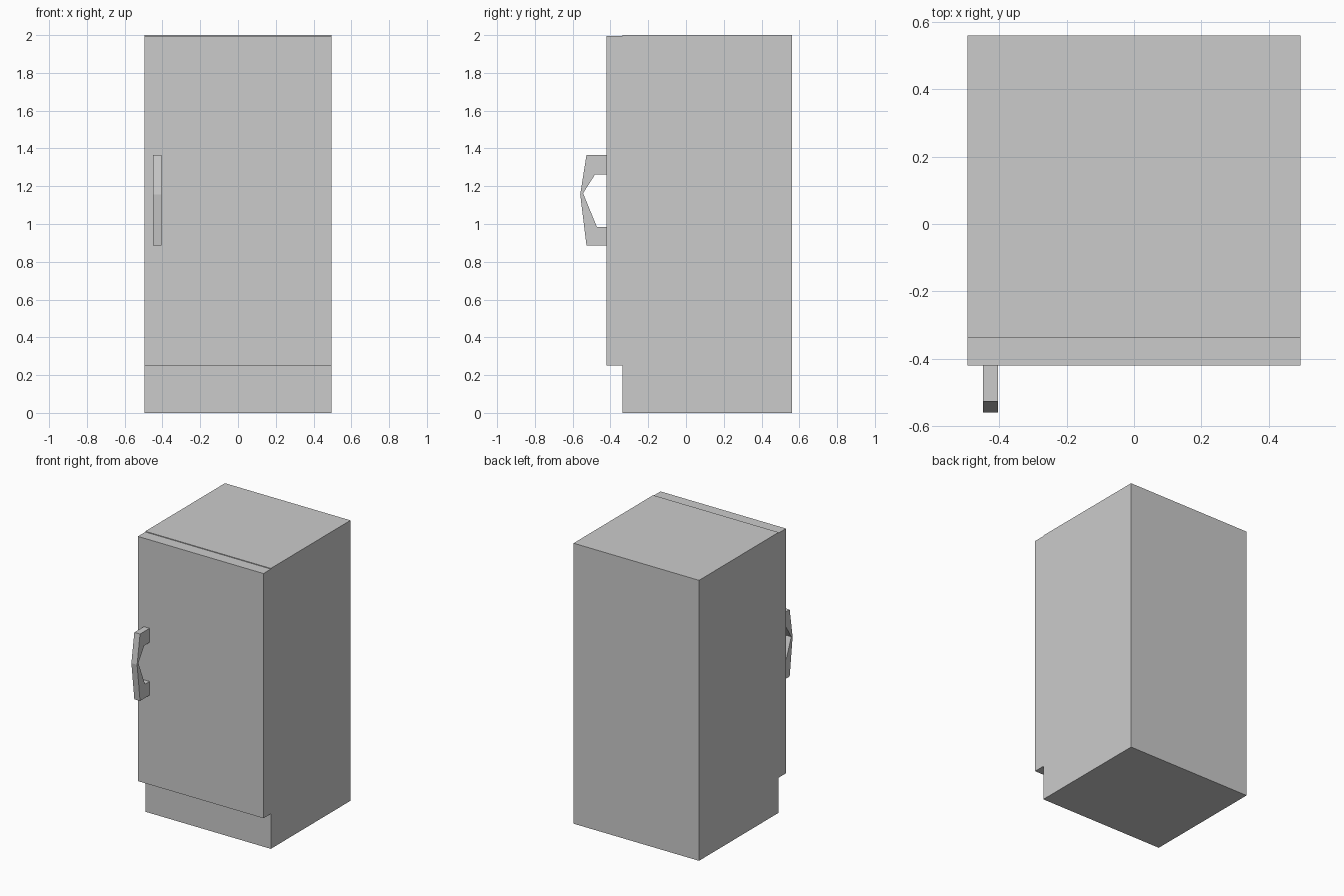
import bpy, bmesh

if "Cube" in bpy.data.objects:
    bpy.data.objects.remove(bpy.data.objects["Cube"])


def extrude_profile(name, points, x0, x1):
    """Extrude a closed (y, z) profile along x."""
    bm = bmesh.new()
    face = bm.faces.new([bm.verts.new((x0, y, z)) for y, z in points])
    result = bmesh.ops.extrude_face_region(bm, geom=[face])
    moved = [v for v in result["geom"] if isinstance(v, bmesh.types.BMVert)]
    bmesh.ops.translate(bm, verts=moved, vec=(x1 - x0, 0, 0))
    bmesh.ops.recalc_face_normals(bm, faces=bm.faces)
    mesh = bpy.data.meshes.new(name)
    bm.to_mesh(mesh)
    bm.free()
    obj = bpy.data.objects.new(name, mesh)
    bpy.context.collection.objects.link(obj)
    return obj


def rect(y0, y1, z0, z1):
    return [(y0, z0), (y1, z0), (y1, z1), (y0, z1)]


HALF_WIDTH = 0.495
BODY_FRONT, DOOR_FRONT, BACK = -0.337, -0.42, 0.56

# Cabinet reaching the floor
extrude_profile("cabinet", rect(BODY_FRONT, BACK, 0, 2), -HALF_WIDTH, HALF_WIDTH)

# Door, raised above the plinth and a hair lower than the cabinet top
extrude_profile("door", rect(DOOR_FRONT, BODY_FRONT, 0.25, 1.995), -HALF_WIDTH, HALF_WIDTH)

# Angular pull handle
handle = [(DOOR_FRONT, 1.364), (-0.527, 1.364), (-0.56, 1.157), (-0.527, 0.887),
          (DOOR_FRONT, 0.887), (DOOR_FRONT, 0.985), (-0.472, 0.985),
          (-0.545, 1.163), (-0.481, 1.263), (DOOR_FRONT, 1.263)]
extrude_profile("handle", handle, -0.449, -0.404)
